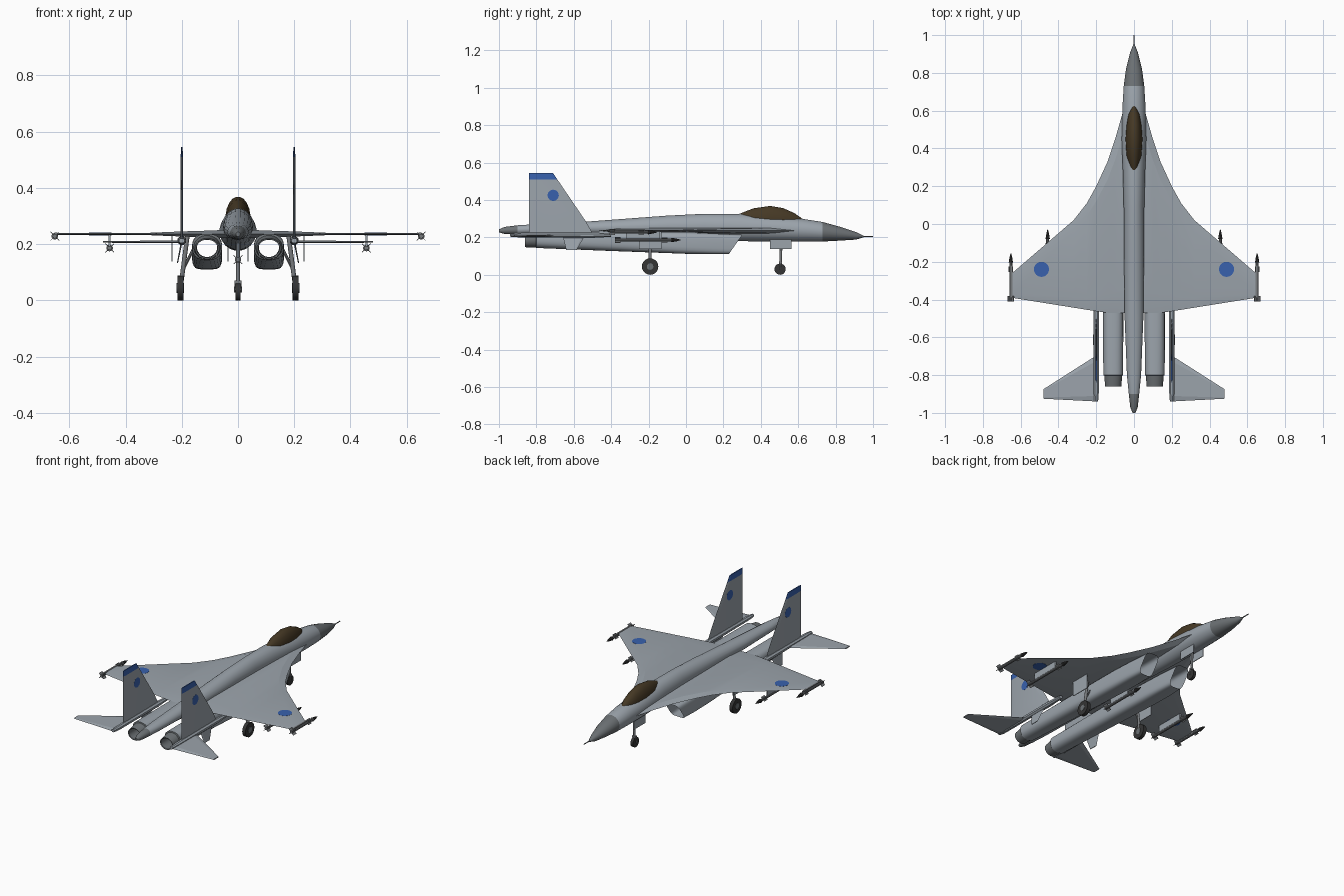
import bpy, bmesh
from math import cos, sin, pi, copysign
from mathutils import Vector

cube = bpy.data.objects.get("Cube")
if cube:
    bpy.data.objects.remove(cube, do_unlink=True)


def material(name, r, g, b):
    m = bpy.data.materials.new(name)
    m.use_nodes = True
    m.diffuse_color = (r, g, b, 1)
    bsdf = next(n for n in m.node_tree.nodes if n.type == 'BSDF_PRINCIPLED')
    bsdf.inputs["Base Color"].default_value = (r, g, b, 1)
    return m


GREY = material("airframe grey", .33, .37, .41)
DARK = material("dark grey", .15, .165, .175)
BROWN = material("canopy brown", .06, .04, .018)
BLUE = material("marking blue", .04, .12, .42)
STEEL = material("missile grey", .19, .2, .21)
BLACK = material("tyre black", .035, .035, .035)


def loft(name, rings, mats, rule=None, caps=True, angle=.6):
    """Skin a list of closed rings; rule picks a material from a face centre."""
    bm = bmesh.new()
    vs = [[bm.verts.new(p) for p in ring] for ring in rings]
    n = len(vs[0])
    for a, b in zip(vs, vs[1:]):
        for i in range(n):
            j = (i + 1) % n
            bm.faces.new((a[i], a[j], b[j], b[i]))
    if caps:
        bm.faces.new(vs[0])
        bm.faces.new(vs[-1])
    bmesh.ops.recalc_face_normals(bm, faces=bm.faces)
    if rule:
        for f in bm.faces:
            f.material_index = rule(f.calc_center_median())
    me = bpy.data.meshes.new(name)
    bm.to_mesh(me)
    bm.free()
    for m in mats:
        me.materials.append(m)
    ob = bpy.data.objects.new(name, me)
    bpy.context.collection.objects.link(ob)
    bpy.ops.object.select_all(action='DESELECT')
    ob.select_set(True)
    bpy.context.view_layer.objects.active = ob
    bpy.ops.object.shade_smooth_by_angle(angle=angle)
    return ob


def oval(x, y, z, w, h, n=20, power=2, slant=0):
    """Superellipse ring facing along y."""
    pts = []
    for i in range(n):
        a = 2 * pi * (i + .5) / n
        c, s = cos(a), sin(a)
        dz = h * copysign(abs(s) ** (2 / power), s)
        pts.append((x + w * copysign(abs(c) ** (2 / power), c), y + slant * dz, z + dz))
    return pts


def rod(name, a, b, r, mat, n=12):
    a, b = Vector(a), Vector(b)
    q = (b - a).to_track_quat('Z', 'Y')
    rings = [[p + q @ Vector((r * cos(2 * pi * i / n), r * sin(2 * pi * i / n), 0))
              for i in range(n)] for p in (a, b)]
    return loft(name, rings, [mat])


def box(name, lo, hi, mat):
    (x0, y0, z0), (x1, y1, z1) = lo, hi
    return loft(name, [[(x0, y, z0), (x1, y, z0), (x1, y, z1), (x0, y, z1)]
                       for y in (y0, y1)], [mat])


def foil(name, stations, place, mats, rule=None):
    """Bevelled blade; stations are (span, leading, trailing, half thickness)."""
    rings = []
    for s, le, te, t in stations:
        c = te - le
        sec = [(le, 0), (le + .12 * c, t), (te - .12 * c, t), (te, 0),
               (te - .12 * c, -t), (le + .12 * c, -t)]
        rings.append([place(s, y, d) for y, d in sec])
    return loft(name, rings, mats, rule, angle=.15)


def missile(name, x, z, y0, y1, r=.008):
    body = [(y0, r), (y1 - .05, r), (y1 - .048, r * 1.5), (y1 - .02, r * .9), (y1, r * .2)]
    loft(name, [oval(x, y, z, q, q, 10) for y, q in body], [STEEL, BLACK],
         lambda c: int(c.y > y1 - .047))
    for part, y, span in (("tail_fins", y0, .022), ("fore_fins", y1 - .1, .016)):
        for i in range(2):
            u = Vector((.707, 0, .707 if i else -.707)) * span
            v = Vector((-u.z, 0, u.x)).normalized() * .0012
            o = Vector((x, 0, z))
            rings = [[o + u * k + v * t + Vector((0, yy, 0)) for k, t in
                      ((-1, -1), (1, -1), (1, 1), (-1, 1))] for yy in (y, y + .03)]
            loft(f"{name}_{part}", rings, [STEEL])


# Fuselage with dark nose cone and tail cone
body = [(.95, .205, .004, .004), (.91, .208, .02, .02), (.82, .22, .043, .038),
        (.73, .23, .055, .053), (.62, .238, .062, .062), (.45, .246, .066, .069),
        (.28, .253, .06, .074), (.1, .257, .055, .07), (-.1, .257, .054, .06),
        (-.5, .25, .05, .037), (-.8, .243, .038, .028), (-.9, .24, .028, .025),
        (-.97, .237, .02, .019), (-1, .235, .008, .008)]
loft("fuselage", [oval(0, *s) for s in body], [GREY, DARK],
     lambda c: int(c.y > .73 or c.y < -.9))
rod("nose_probe", (0, .94, .205), (0, 1, .205), .003, DARK, 8)

# Canopy
glass = [(.635, .283, .006, .008), (.58, .285, .03, .045), (.52, .287, .04, .07),
         (.45, .29, .045, .079), (.36, .29, .04, .066), (.265, .3, .012, .018)]
loft("canopy", [oval(0, *s) for s in glass], [BROWN])

missile("centre_missile", 0, .145, -.25, .06)
box("centre_pylon", (-.004, -.2, .15), (.004, -.05, .22), GREY)

for side, k in (("left", 1), ("right", -1)):
    # Wing with leading-edge extension
    flat = lambda z: (lambda s, y, d: (k * s, y, z + d))
    edge = [(0, .6, .014), (.06, .59, .014), (.1, .45, .012), (.14, .33, .011),
            (.2, .2, .009), (.25, .11, .007), (.32, .02, .004), (.645, -.26, .004)]
    wing = [(x, le, -.47 + .16 * max(0, x - .15), t) for x, le, t in edge]
    foil(side + "_wing", wing, flat(.236), [GREY])
    rod(side + "_wing_roundel", (k * .49, -.24, .2313), (k * .49, -.24, .2407), .04, BLUE, 24)

    # Tailplane, boom and fin
    foil(side + "_tailplane", [(.19, -.69, -.94, .005), (.48, -.875, -.925, .003)],
         flat(.208), [GREY])
    boom = [(-.4, .012, .01), (-.5, .017, .016), (-.88, .016, .014), (-.94, .011, .009)]
    loft(side + "_boom", [oval(k * .2, y, .212, w, h, 8) for y, w, h in boom], [GREY])
    upright = lambda s, y, d: (k * .2 + d, y, s)
    fin = [(.205, -.49, -.84, .004), (.285, -.535, -.84, .004),
           (.51, -.688, -.84, .004), (.545, -.712, -.84, .003)]
    foil(side + "_fin", fin, upright, [GREY, BLUE], lambda c: int(c.z > .51))
    rod(side + "_fin_roundel", (k * .2 - .0047, -.71, .425), (k * .2 + .0047, -.71, .425),
        .03, BLUE, 24)
    foil(side + "_ventral_fin", [(.21, -.54, -.66, .003), (.132, -.585, -.64, .002)],
         lambda s, y, d: (k * (.2 + .2 * (.21 - s)) + d, y, s), [GREY])

    # Engine: raked square intake blending to a round open nozzle
    duct = [(.265, .162, .046, .052, 4.5, .7), (.15, .165, .052, .055, 4.5, .3),
            (0, .17, .054, .058, 4, 0), (-.4, .181, .054, .054, 3, 0),
            (-.8, .19, .053, .047, 2.4, 0), (-.802, .188, .048, .043, 2, 0),
            (-.86, .184, .043, .037, 2, 0)]
    loft(side + "_engine", [oval(k * .11, y, z, w, h, 24, p, s) for y, z, w, h, p, s in duct],
         [GREY, DARK], lambda c: int(c.y < -.8), caps=False)
    inner = [(-.86, .184, .043, .037), (-.858, .184, .038, .032), (-.7, .188, .036, .034)]
    loft(side + "_nozzle_lining", [oval(k * .11, *s) for s in inner], [DARK], caps=False)

    # Stores
    missile(side + "_tip_missile", k * .652, .228, -.41, -.155)
    box(side + "_tip_rail", (k * .643, -.39, .229), (k * .653, -.22, .242), STEEL)
    missile(side + "_wing_missile", k * .457, .186, -.38, -.03)
    box(side + "_wing_pylon", (k * .457 - .004, -.32, .19), (k * .457 + .004, -.14, .236), GREY)

    # Main gear
    rod(side + "_main_wheel", (k * .194, -.192, .044), (k * .216, -.192, .044), .044, BLACK, 20)
    rod(side + "_main_hub", (k * .192, -.192, .044), (k * .218, -.192, .044), .018, DARK)
    rod(side + "_main_strut", (k * .205, -.192, .04), (k * .18, -.192, .23), .008, STEEL)
    rod(side + "_main_brace", (k * .195, -.192, .11), (k * .15, -.192, .2), .005, STEEL, 8)
    box(side + "_main_door", (k * .233, -.25, .138), (k * .237, -.13, .234), GREY)
    box(side + "_nose_door", (k * .033, .45, .138), (k * .037, .565, .2), GREY)

# Nose gear
rod("nose_wheel", (-.009, .503, .03), (.009, .503, .03), .03, BLACK, 20)
rod("nose_strut", (0, .505, .055), (0, .51, .2), .007, STEEL)
for k in (-1, 1):
    rod("nose_fork", (k * .012, .503, .028), (k * .009, .505, .068), .003, STEEL, 8)
box("nose_fork_crown", (-.012, .498, .06), (.012, .512, .07), STEEL)
